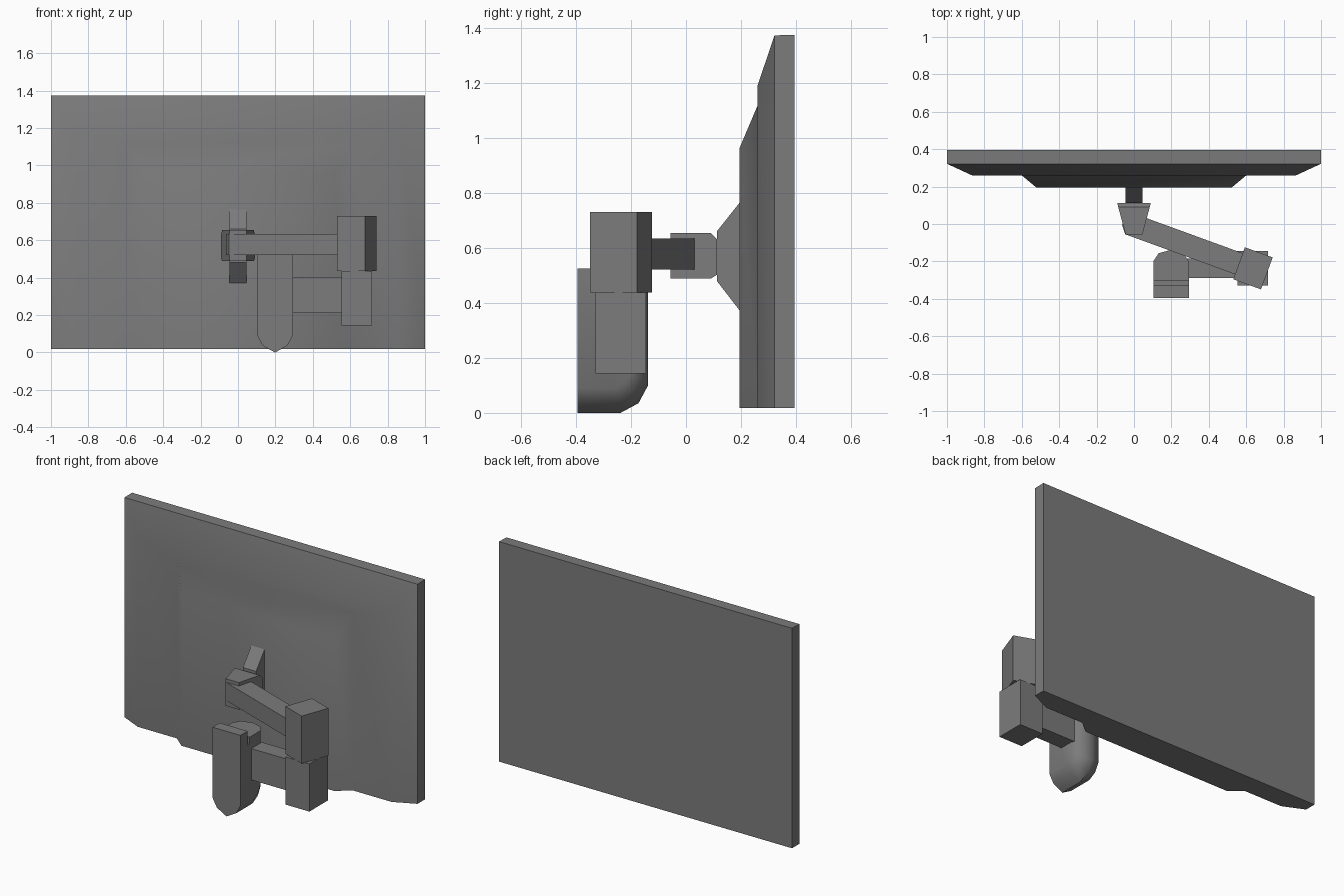
import bpy
import bmesh
import math

cube = bpy.data.objects.get("Cube")
if cube:
    bpy.data.objects.remove(cube, do_unlink=True)

# Single grey material
grey = bpy.data.materials.new("dark_grey")
grey.use_nodes = True
colour = (0.2, 0.2, 0.2, 1.0)
grey.diffuse_color = colour
grey.node_tree.nodes["Principled BSDF"].inputs["Base Color"].default_value = colour


def loft(name, sections, smooth=None):
    """Skin a run of closed sections that share a point count, and cap both ends."""
    bm = bmesh.new()
    rings = [[bm.verts.new(p) for p in s] for s in sections]
    n = len(rings[0])
    for a, b in zip(rings, rings[1:]):
        for i in range(n):
            j = (i + 1) % n
            bm.faces.new((a[i], a[j], b[j], b[i]))
    bm.faces.new(rings[0])
    bm.faces.new(rings[-1])
    bmesh.ops.recalc_face_normals(bm, faces=bm.faces)
    mesh = bpy.data.meshes.new(name)
    bm.to_mesh(mesh)
    bm.free()
    mesh.materials.append(grey)
    obj = bpy.data.objects.new(name, mesh)
    bpy.context.collection.objects.link(obj)
    if smooth:
        bpy.ops.object.select_all(action="DESELECT")
        obj.select_set(True)
        bpy.context.view_layer.objects.active = obj
        bpy.ops.object.shade_smooth_by_angle(angle=math.radians(smooth))
    return obj


def rect(y, half_width, z0, z1):
    """Upright rectangle centred on x = 0."""
    w = half_width
    return [(-w, y, z0), (w, y, z0), (w, y, z1), (-w, y, z1)]


def prism(name, outline, z0, z1):
    """Extrude a plan outline between two heights."""
    return loft(name, [[(x, y, z) for x, y in outline] for z in (z0, z1)])


def box(name, centre, size, z0, z1, turn=0):
    """Upright box, turned about its own vertical axis."""
    c, s = math.cos(math.radians(turn)), math.sin(math.radians(turn))
    outline = []
    for u, v in ((-1, -1), (1, -1), (1, 1), (-1, 1)):
        a, b = u * size[0] / 2, v * size[1] / 2
        outline.append((centre[0] + a * c - b * s, centre[1] + a * s + b * c))
    return prism(name, outline, z0, z1)


# Flat display panel with two stepped, tapered housings
BOTTOM = 0.018
panel = [(0.395, 1, 1.375), (0.322, 1, 1.373), (0.26, 0.866, 1.19),
         (0.26, 0.6, 1.117), (0.195, 0.522, 0.964)]
loft("screen", [rect(y, w, BOTTOM, top) for y, w, top in panel], smooth=42)

# Flared bracket and swivel head behind the screen
loft("tilt_bracket", [rect(0.112, 0.045, 0.48, 0.66), rect(0.197, 0.045, 0.37, 0.767)])
loft("swivel_head", [rect(-0.056, 0.045, 0.488, 0.655), rect(0.09, 0.084, 0.488, 0.655),
                     rect(0.113, 0.09, 0.503, 0.632)], smooth=30)

# Upper arm and its elbow, turned together
prism("upper_arm", [(-0.064, -0.005), (-0.047, -0.055), (0.56, -0.276),
                    (0.6, -0.163), (0.06, 0.034), (-0.03, 0.05)], 0.522, 0.634)
box("upper_elbow", (0.636, -0.237), (0.158, 0.182), 0.437, 0.73, turn=-20)

# Lower arm and its elbow
box("lower_elbow", (0.635, -0.237), (0.164, 0.183), 0.143, 0.437)
box("lower_arm", (0.41, -0.237), (0.3, 0.104), 0.21, 0.403)


# Rounded wall mount, lofted across its width
def mount_side(x, base, back, run):
    """Side profile with a front plate, a slot and a rounded lower back."""
    front, plate, slot, top = -0.395, -0.325, -0.305, 0.48
    profile = [(front, base), (back - run, base),
               (back - run * 0.35, base + run * 0.35), (back, base + run),
               (back, top), (slot, top), (slot, 0.44), (plate, 0.44),
               (plate, 0.525), (front, 0.525)]
    return [(x, y, z) for y, z in profile]


MOUNT_X = 0.198
half = [(0.095, 0.09, -0.2, 0.055), (0.066, 0.037, -0.156, 0.08)]
keel = [(0, 0, -0.138, 0.1)]
stations = [(-x, *rest) for x, *rest in half] + keel + half[::-1]
loft("wall_mount", [mount_side(MOUNT_X + x, b, k, r) for x, b, k, r in stations], smooth=50)
